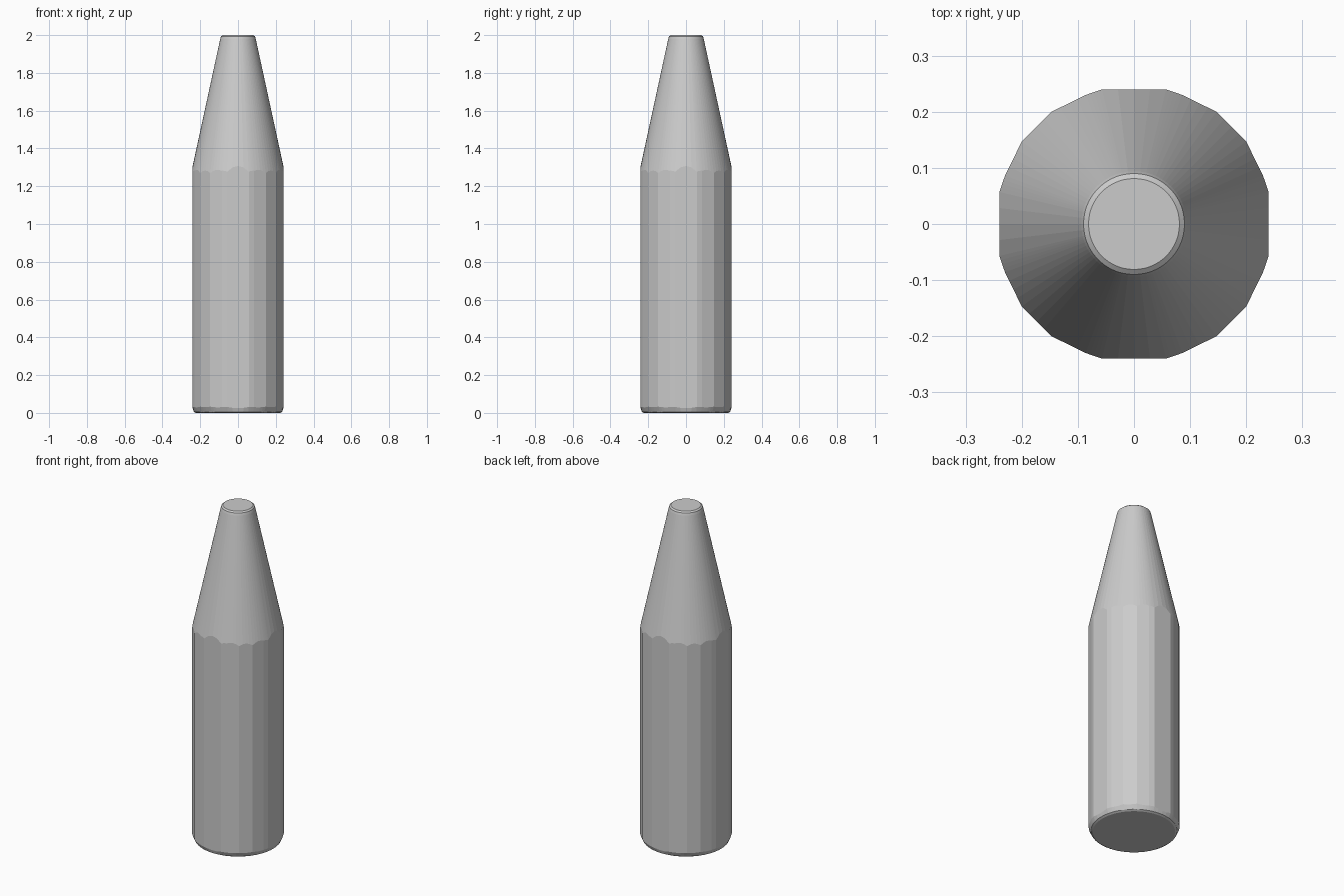
import bpy, bmesh, math

if "Cube" in bpy.data.objects:
    bpy.data.objects.remove(bpy.data.objects["Cube"])

# Faceted body outline: six corners per quarter turn, mirrored symmetric
quarter = [(0.24, 0.057), (0.23, 0.086), (0.2, 0.147),
           (0.147, 0.2), (0.086, 0.23), (0.057, 0.24)]
corners = []
for k in range(4):
    c, s = round(math.cos(k * math.pi / 2)), round(math.sin(k * math.pi / 2))
    corners += [(c * x - s * y, s * x + c * y) for x, y in quarter]

# Subdivide each flat so the round cone cuts it in a scallop
STEPS = 4
outline = []
for i, (x0, y0) in enumerate(corners):
    x1, y1 = corners[(i + 1) % len(corners)]
    for j in range(STEPS):
        t = j / STEPS
        outline.append((x0 + (x1 - x0) * t, y0 + (y1 - y0) * t))

RIM_R, RIM_Z = 0.094, 1.98
SHOULDER_R, SHOULDER_Z = 0.239, 1.312
slope = (SHOULDER_Z - RIM_Z) / (SHOULDER_R - RIM_R)

bm = bmesh.new()
rings = [[] for _ in range(7)]
for x, y in outline:
    r = math.hypot(x, y)
    a = math.atan2(y, x)
    # bottom rounding, straight wall, cone, tip rounding
    profile = [(0.223, 0), (0.234, 0.006), (r, 0.025 + (r - 0.24)),
               (r, SHOULDER_Z + (r - SHOULDER_R) * slope),
               (RIM_R, RIM_Z), (0.09, 1.993), (0.081, 2.0)]
    for ring, (pr, z) in zip(rings, profile):
        ring.append(bm.verts.new((pr * math.cos(a), pr * math.sin(a), z)))

n = len(outline)
for lo, hi in zip(rings, rings[1:]):
    for i in range(n):
        j = (i + 1) % n
        bm.faces.new((lo[i], lo[j], hi[j], hi[i]))
bm.faces.new(rings[0][::-1])
bm.faces.new(rings[-1])
bmesh.ops.recalc_face_normals(bm, faces=bm.faces)

mesh = bpy.data.meshes.new("tapered_peg")
bm.to_mesh(mesh)
bm.free()
peg = bpy.data.objects.new("tapered_peg", mesh)
bpy.context.collection.objects.link(peg)
